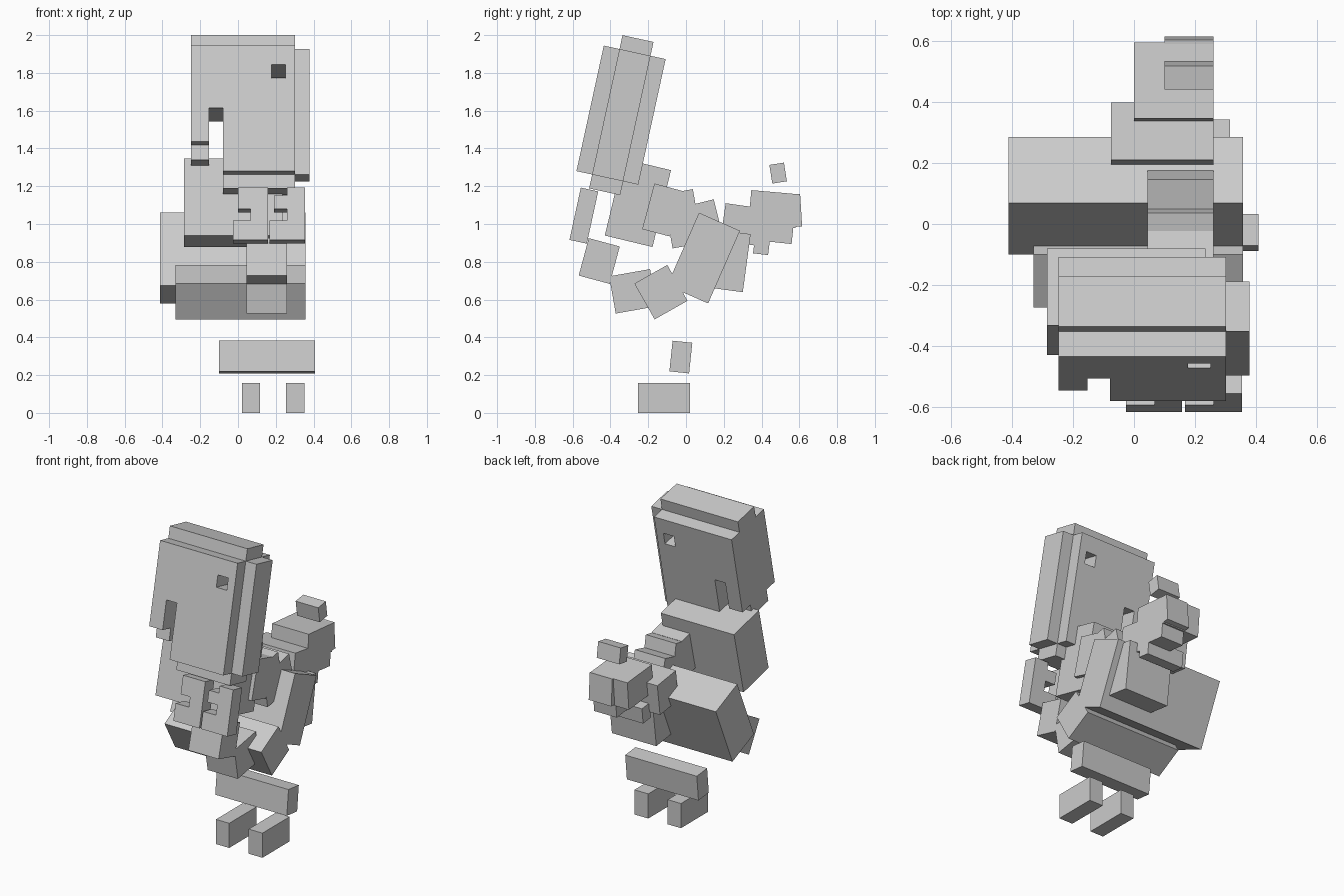
import bpy, bmesh
from math import sin, cos, radians

if "Cube" in bpy.data.objects:
    bpy.data.objects.remove(bpy.data.objects["Cube"])

grey = bpy.data.materials.new("light_grey")
grey.diffuse_color = (0.6, 0.6, 0.6, 1)
grey.use_nodes = True
grey.node_tree.nodes["Principled BSDF"].inputs["Base Color"].default_value = grey.diffuse_color


def plate(name, origin, angle, outline, u0, u1):
    """Extrude an (x, v) outline through depth u0..u1 in a frame leaning about x."""
    a = radians(angle)
    oy, oz = origin
    bm = bmesh.new()

    def place(x, u, v):
        return bm.verts.new((x, oy + u * cos(a) + v * sin(a),
                             oz - u * sin(a) + v * cos(a)))

    front = [place(x, u0, v) for x, v in outline]
    back = [place(x, u1, v) for x, v in outline]
    bm.faces.new(front)
    bm.faces.new(back[::-1])
    n = len(outline)
    for i in range(n):
        j = (i + 1) % n
        bm.faces.new((front[j], front[i], back[i], back[j]))
    bmesh.ops.recalc_face_normals(bm, faces=bm.faces)
    mesh = bpy.data.meshes.new(name)
    bm.to_mesh(mesh)
    bm.free()
    mesh.materials.append(grey)
    obj = bpy.data.objects.new(name, mesh)
    bpy.context.collection.objects.link(obj)
    return obj


def rect(x0, x1, v0, v1):
    return [(x0, v0), (x1, v0), (x1, v1), (x0, v1)]


def box(name, x0, x1, origin, angle, w, h):
    return plate(name, origin, angle, rect(x0, x1, 0, h), 0, w)


# Head: leaning slab with a slit on one side and a square eye hole
HEAD, LEAN = (-0.58, 1.28), 12.3
head = plate("head", HEAD, LEAN, [
    (-0.079, 0), (0.302, 0), (0.302, 0.68), (-0.248, 0.68),
    (-0.248, 0.16), (-0.153, 0.16), (-0.153, 0.343), (-0.079, 0.343)], 0, 0.335)
cutter = plate("eye_cutter", HEAD, LEAN, rect(0.177, 0.251, 0.503, 0.578), -0.1, 0.5)
cutter.hide_render = True
mod = head.modifiers.new("eye_hole", "BOOLEAN")
mod.operation = "DIFFERENCE"
mod.solver = "EXACT"
mod.object = cutter
bpy.context.view_layer.objects.active = head
bpy.ops.object.modifier_apply(modifier=mod.name)
bpy.data.objects.remove(cutter)

# Thinner ridges around the head rim
for name, r in (("head_top_ridge", (-0.248, 0.302, 0.68, 0.755)),
                ("head_bottom_ridge", (-0.079, 0.302, -0.075, 0)),
                ("head_left_ridge", (-0.248, -0.153, 0.08, 0.16)),
                ("head_side_ridge", (0.302, 0.378, 0, 0.68))):
    plate(name, HEAD, LEAN, rect(*r), 0.085, 0.253)

# Pair of notched plates hanging below the head
JAW = (-0.617, 0.916)
for name, x0, xs, x1, xu, top in (("left_jaw_plate", -0.027, 0.067, 0.158, 0.0, 0.283),
                                  ("right_jaw_plate", 0.168, 0.26, 0.355, 0.19, 0.24)):
    plate(name, JAW, LEAN, [
        (x0, 0), (x1, 0), (x1, 0.283), (xs, 0.283), (xs, top), (xu, top),
        (xu, 0.168), (xs, 0.168), (xs, 0.106), (x0, 0.106)]
        if top < 0.283 else [
        (x0, 0), (x1, 0), (x1, 0.283), (xu, 0.283),
        (xu, 0.168), (xs, 0.168), (xs, 0.106), (x0, 0.106)], 0, 0.094)

# Remaining blocks: name, x range, lower front corner (y, z), lean, depth, height
BLOCKS = [
    ("chest", -0.285, 0.235, (-0.43, 0.939), 13.5, 0.26, 0.418),
    ("front_upper_arm", 0.045, 0.26, (-0.568, 0.727), 15, 0.17, 0.205),
    ("front_lower_arm", 0.045, 0.26, (-0.372, 0.526), -10, 0.22, 0.2),
    ("belly", -0.33, 0.357, (-0.166, 0.495), -29.5, 0.2, 0.218),
    ("hips", -0.412, 0.357, (-0.10, 0.675), 23.7, 0.237, 0.42),
    ("rump", 0.0, 0.315, (0.145, 0.66), 7.7, 0.157, 0.31),
    ("spine_front", 0.045, 0.26, (-0.232, 0.973), 15, 0.15, 0.25),
    ("spine_middle", 0.045, 0.26, (-0.071, 0.871), -10, 0.16, 0.29),
    ("spine_back", 0.045, 0.26, (0.093, 0.911), -14, 0.105, 0.2),
    ("tail_base", -0.075, 0.26, (0.182, 0.912), 8, 0.19, 0.2),
    ("tail_block", 0.0, 0.26, (0.33, 1.0), 5, 0.25, 0.18),
    ("tail_end", 0.10, 0.26, (0.50, 0.98), -3.5, 0.115, 0.172),
    ("tail_underside", 0.10, 0.26, (0.36, 0.915), 6, 0.2, 0.12),
    ("tail_peg", 0.0, 0.26, (0.355, 0.845), 7, 0.08, 0.1),
    ("tail_tip", 0.10, 0.26, (0.457, 1.214), -9, 0.078, 0.1),
    ("leg_bar", -0.10, 0.408, (-0.088, 0.22), 6, 0.105, 0.163),
    ("left_foot", 0.022, 0.116, (-0.255, 0), 0, 0.275, 0.158),
    ("right_foot", 0.254, 0.352, (-0.255, 0), 0, 0.275, 0.158),
]
for b in BLOCKS:
    box(*b)
